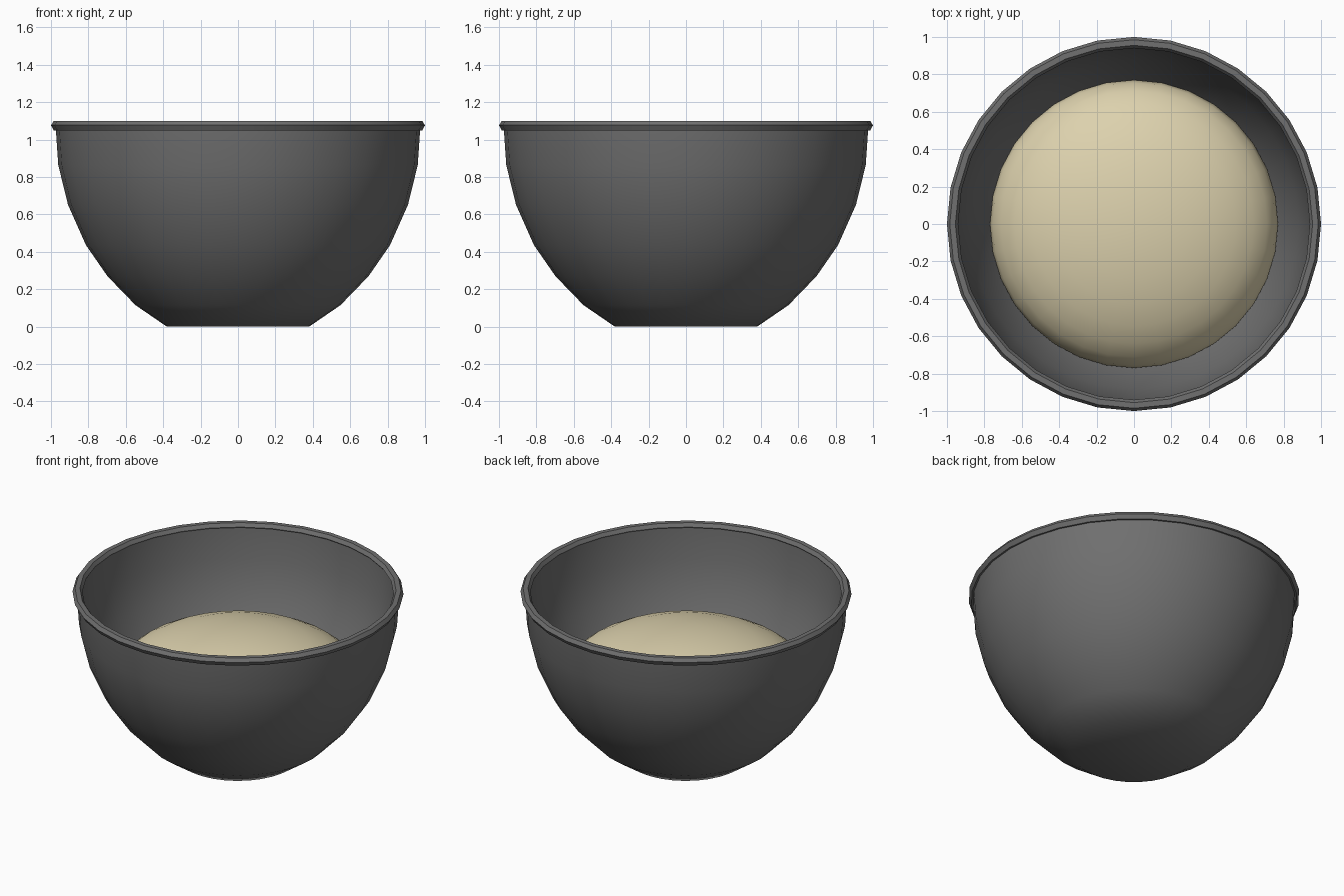
import bpy, bmesh, math

if "Cube" in bpy.data.objects:
    bpy.data.objects.remove(bpy.data.objects["Cube"])

SEGS = 32


def material(name, color):
    m = bpy.data.materials.new(name)
    m.diffuse_color = (*color, 1)
    m.use_nodes = True
    m.node_tree.nodes["Principled BSDF"].inputs["Base Color"].default_value = m.diffuse_color
    return m


def finish(name, bm, mat, angle):
    bmesh.ops.recalc_face_normals(bm, faces=bm.faces)
    me = bpy.data.meshes.new(name)
    bm.to_mesh(me)
    bm.free()
    ob = bpy.data.objects.new(name, me)
    bpy.context.collection.objects.link(ob)
    me.materials.append(mat)
    bpy.ops.object.select_all(action='DESELECT')
    bpy.context.view_layer.objects.active = ob
    ob.select_set(True)
    bpy.ops.object.shade_smooth_by_angle(angle=math.radians(angle))
    return ob


def lathe(name, profile, mat, angle, closed=False):
    """Spin (radius, height) points around z."""
    bm = bmesh.new()
    vs = [bm.verts.new((r, 0, z)) for r, z in profile]
    pairs = list(zip(vs, vs[1:])) + ([(vs[-1], vs[0])] if closed else [])
    edges = [bm.edges.new(p) for p in pairs]
    bmesh.ops.spin(bm, geom=vs + edges, cent=(0, 0, 0), axis=(0, 0, 1),
                   angle=math.tau, steps=SEGS, use_duplicate=False)
    bmesh.ops.remove_doubles(bm, verts=bm.verts, dist=1e-4)
    return finish(name, bm, mat, angle)


grey = material("bowl_grey", (0.16, 0.16, 0.16))
cream = material("dough_cream", (0.72, 0.64, 0.42))

# Bowl wall: outer profile up, inner profile back down
outer = [(0, 0), (0.38, 0), (0.548, 0.115), (0.698, 0.27), (0.813, 0.436),
         (0.909, 0.652), (0.961, 0.864), (0.975, 1.07)]
inner = [(0.945, 1.07), (0.931, 0.868), (0.88, 0.664), (0.787, 0.454),
         (0.675, 0.292), (0.53, 0.142), (0.37, 0.03), (0, 0.03)]
lathe("bowl", outer + inner, grey, 50)

# Six-sided rolled rim
rim = [(1.0, 1.077), (0.985, 1.1), (0.955, 1.1),
       (0.94, 1.077), (0.955, 1.05), (0.985, 1.05)]
lathe("rim", rim, grey, 30, closed=True)

# Flattened ball of dough resting in the bowl
bm = bmesh.new()
bmesh.ops.create_uvsphere(bm, u_segments=SEGS, v_segments=16, radius=0.77)
bmesh.ops.scale(bm, vec=(1, 1, 0.45), verts=bm.verts)
bmesh.ops.translate(bm, vec=(0, 0, 0.46), verts=bm.verts)
finish("dough", bm, cream, 40)
